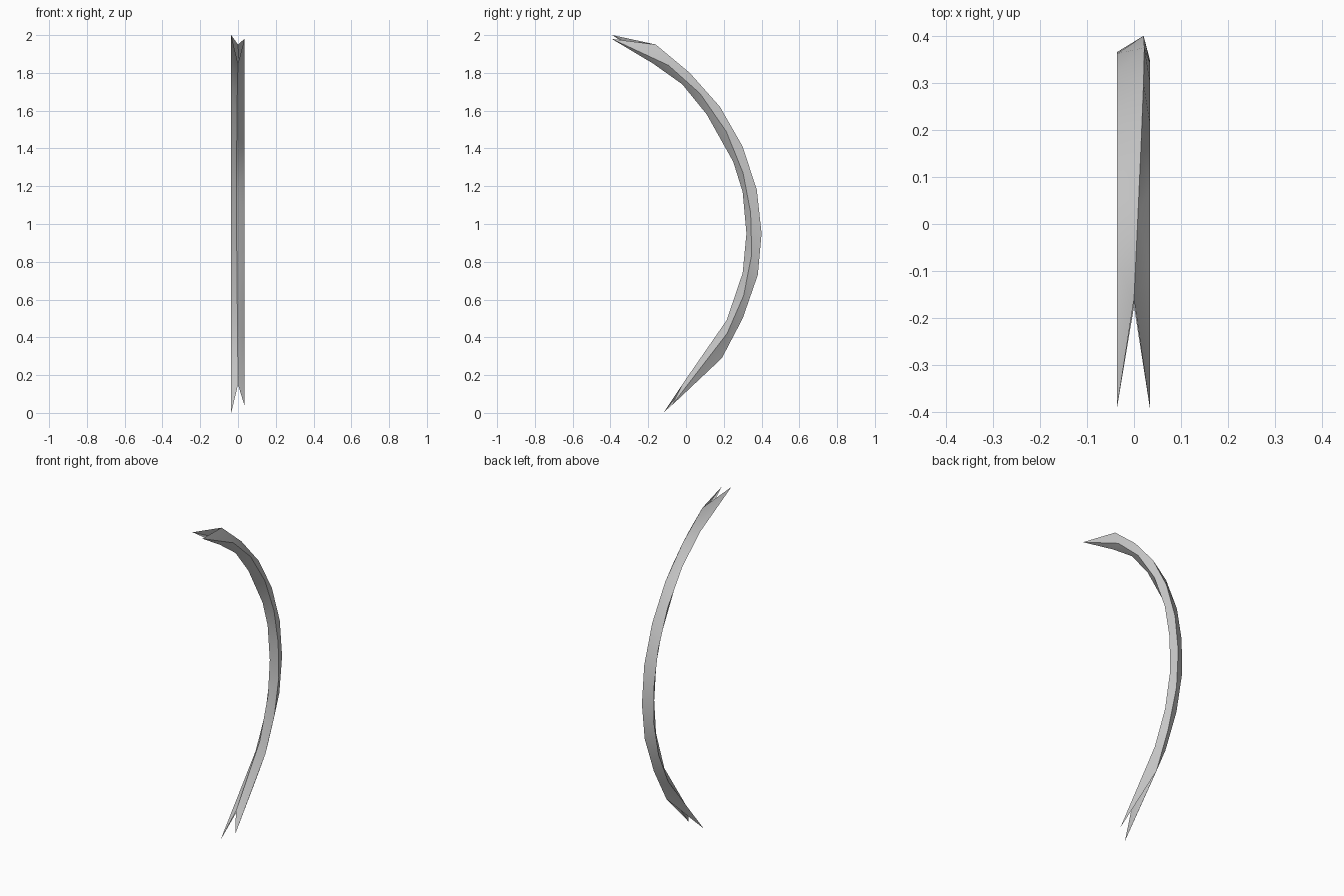
import bpy, math

if "Cube" in bpy.data.objects:
    bpy.data.objects.remove(bpy.data.objects["Cube"])

# Side-view (y, z) paths of the bow, top to bottom
outer = [(-.16, 1.95), (.02, 1.80), (.18, 1.62), (.30, 1.41), (.375, 1.18),
         (.40, .95), (.38, .73), (.30, .50), (.19, .29)]
inner = [(-.175, 1.85), (-.02, 1.74), (.11, 1.58), (.25, 1.33), (.30, 1.17),
         (.32, .95), (.30, .74), (.215, .49), (-.02, .15)]
# Flank points sit halfway between stations and run on into the end spikes
flank = [(-.39, 1.99), (-.09, 1.84), (.08, 1.69), (.22, 1.49), (.31, 1.27),
         (.35, 1.06), (.355, .84), (.31, .62), (.22, .42), (-.10, .02)]

verts, faces = [], []


def column(path, x, drift=0.0, shift=0.0):
    """Add one lengthwise row of points; drift and shift peak mid-length."""
    start = len(verts)
    for i, (y, z) in enumerate(path):
        s = math.sin(math.pi * i / (len(path) - 1))
        verts.append((x + drift * s, y + shift * s, z))
    return list(range(start, len(verts)))


def zip_columns(side, ridge, flip):
    """Join a flank row and a ridge row with a zigzag strip of triangles."""
    order = [side[0]]
    for r, s in zip(ridge, side[1:]):
        order += [r, s]
    for i in range(len(order) - 2):
        tri = order[i:i + 3]
        faces.append(tri if (i % 2 == 0) != flip else tri[::-1])


back = column(outer, 0.0, drift=0.022)
front = column(inner, 0.0, drift=-0.008)
left = column(flank, -0.036, shift=0.012)
right = column(flank, 0.034, shift=-0.008)

# Uneven spike tips
for i, y, z in ((left[0], -.39, 2.0), (right[0], -.393, 1.98),
                (left[-1], -.12, 0.0), (right[-1], -.075, .04)):
    verts[i] = (verts[i][0], y, z)

# Four facets, open and forked at both ends
zip_columns(left, back, False)
zip_columns(right, back, True)
zip_columns(left, front, True)
zip_columns(right, front, False)

mesh = bpy.data.meshes.new("curved_strand")
mesh.from_pydata(verts, [], faces)
# Face outward
import bmesh
bm = bmesh.new()
bm.from_mesh(mesh)
bmesh.ops.recalc_face_normals(bm, faces=bm.faces)
bm.to_mesh(mesh)
bm.free()
obj = bpy.data.objects.new("curved_strand", mesh)
bpy.context.collection.objects.link(obj)

# Soft shading along the strand, crisp where facets meet sharply
bpy.context.view_layer.objects.active = obj
obj.select_set(True)
bpy.ops.object.shade_smooth_by_angle(angle=math.radians(40))
